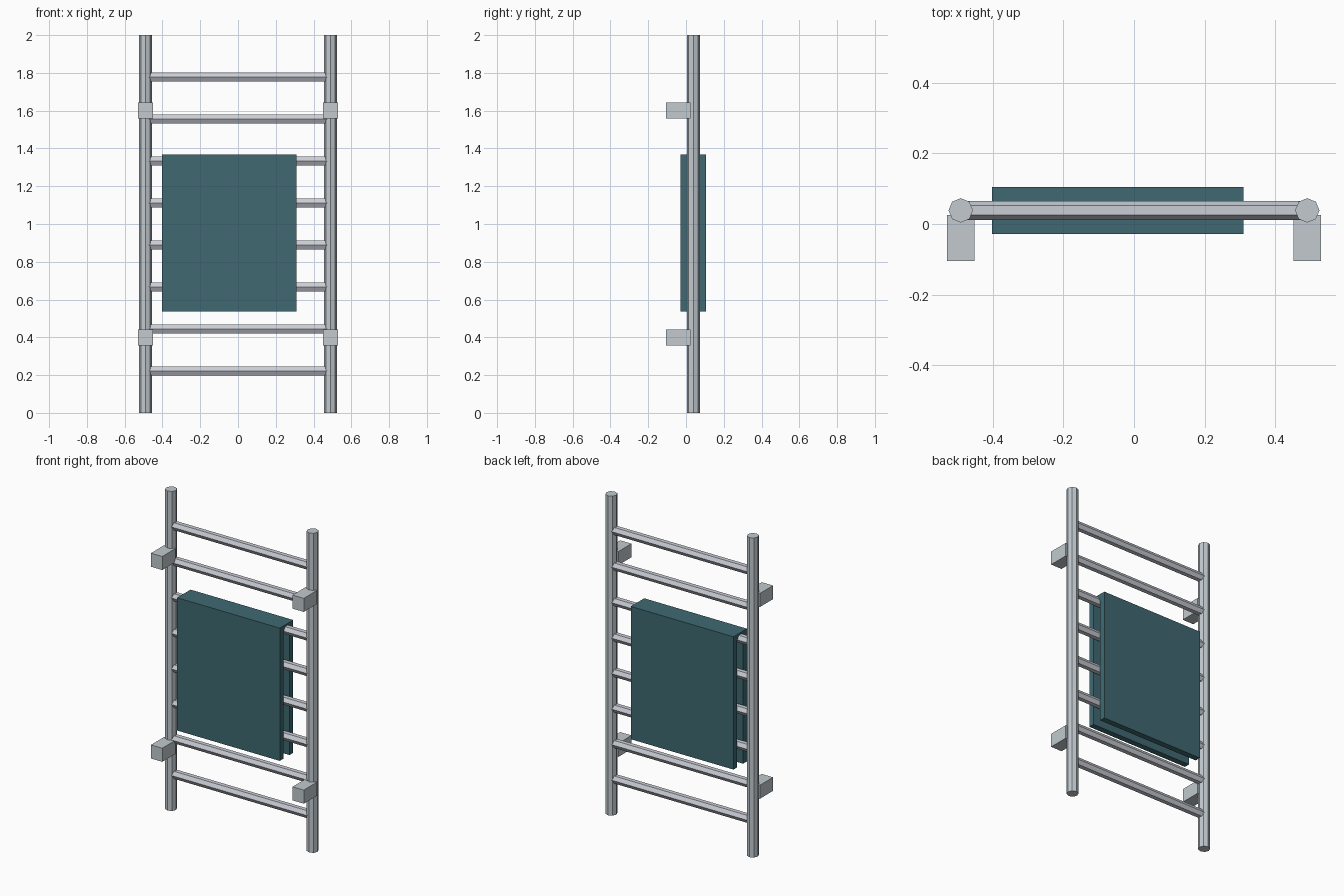
import bpy, bmesh, math
from mathutils import Matrix

if "Cube" in bpy.data.objects:
    bpy.data.objects.remove(bpy.data.objects["Cube"])

Y = 0.0385      # depth of the ladder frame
POST_X = 0.49


def material(name, rgb):
    m = bpy.data.materials.new(name)
    m.diffuse_color = (*rgb, 1)
    m.use_nodes = True
    m.node_tree.nodes["Principled BSDF"].inputs["Base Color"].default_value = m.diffuse_color
    return m


STEEL = material("steel", (0.539, 0.591, 0.624))
CHROME = material("bright_steel", (0.597, 0.617, 0.672))
TEAL = material("teal_cloth", (0.050, 0.141, 0.165))


def finish(name, bm, mat):
    bmesh.ops.recalc_face_normals(bm, faces=bm.faces)
    me = bpy.data.meshes.new(name)
    bm.to_mesh(me)
    bm.free()
    me.materials.append(mat)
    ob = bpy.data.objects.new(name, me)
    bpy.context.collection.objects.link(ob)
    return ob


def cylinder(name, sides, radius, length, matrix, mat):
    bm = bmesh.new()
    bmesh.ops.create_cone(bm, cap_ends=True, segments=sides, radius1=radius,
                          radius2=radius, depth=length, matrix=matrix)
    return finish(name, bm, mat)


def box(name, lo, hi, mat):
    bm = bmesh.new()
    size = [b - a for a, b in zip(lo, hi)]
    mid = [(a + b) / 2 for a, b in zip(lo, hi)]
    bmesh.ops.create_cube(bm, size=1, matrix=Matrix.Translation(mid) @ Matrix.Diagonal((*size, 1)))
    return finish(name, bm, mat)


# Eight-sided posts with wall brackets
for side, s in (("left", -1), ("right", 1)):
    cylinder(f"{side}_post", 8, 0.0345, 2, Matrix.Translation((s * POST_X, Y, 1)), STEEL)
    for level, z in (("lower", 0.4), ("upper", 1.6)):
        box(f"{side}_{level}_bracket", (s * POST_X - 0.039, -0.105, z - 0.0425),
            (s * POST_X + 0.039, 0.025, z + 0.0425), STEEL)

# Eight six-sided rungs, evenly spaced, with an edge facing front and back
for i in range(1, 9):
    m = Matrix.Translation((0, Y, 2 * i / 9)) @ Matrix.Rotation(math.pi / 2, 4, 'Y')
    cylinder(f"rung_{i}", 6, 0.027, 2 * POST_X - 0.02, m, CHROME)

# Towel folded over a rung: an upside-down U profile extruded along x
t, y0, y1, z0, z1 = 0.037, -0.028, 0.105, 0.537, 1.368
profile = [(y0, z0), (y0, z1), (y1, z1), (y1, z0), (y1 - t, z0),
           (y1 - t, z1 - 0.033), (y0 + t, z1 - 0.033), (y0 + t, z0)]
bm = bmesh.new()
face = bm.faces.new([bm.verts.new((-0.402, y, z)) for y, z in profile])
ext = bmesh.ops.extrude_face_region(bm, geom=[face], use_keep_orig=True)
bmesh.ops.translate(bm, vec=(0.711, 0, 0),
                    verts=[v for v in ext["geom"] if isinstance(v, bmesh.types.BMVert)])
finish("towel", bm, TEAL)
